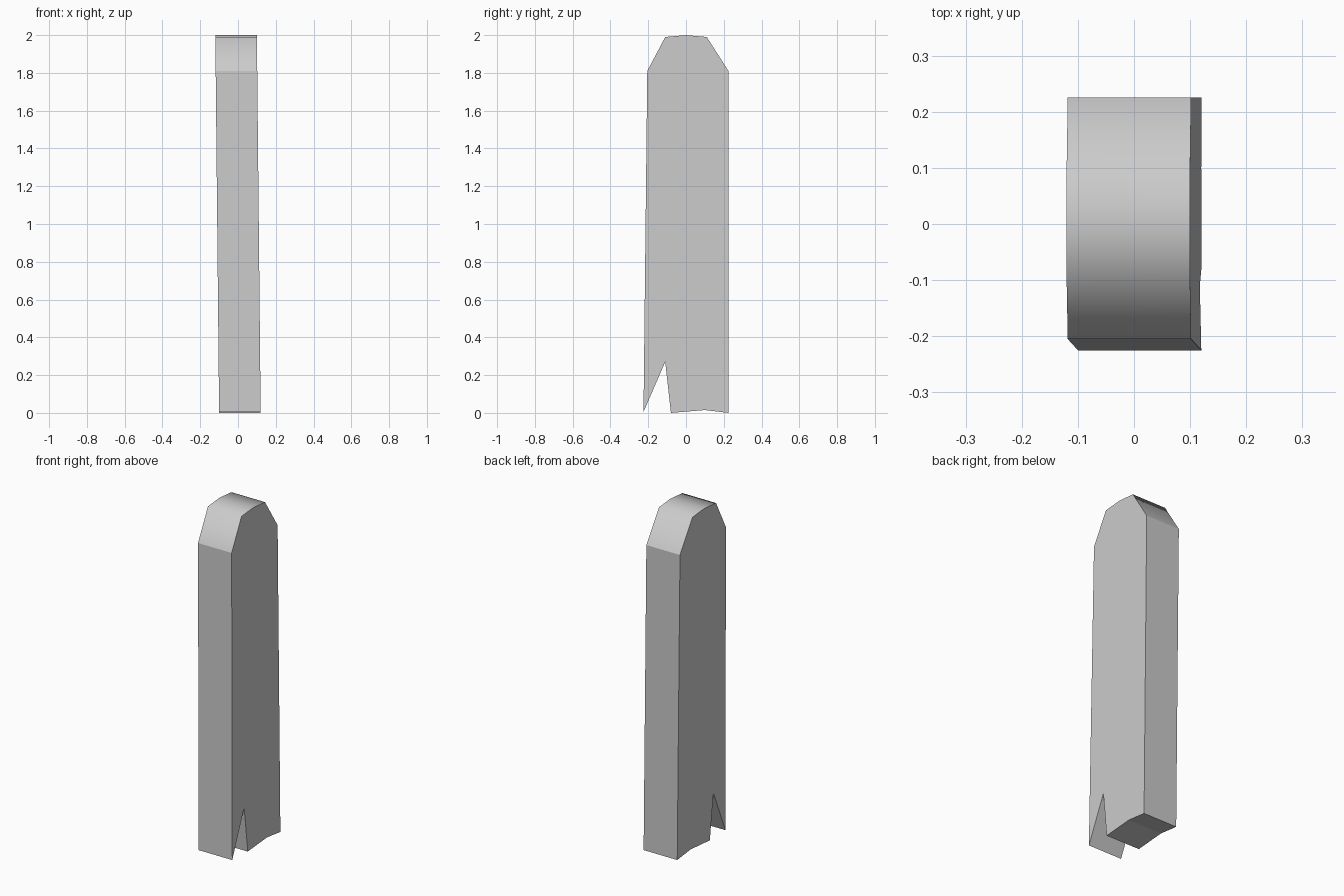
import bpy
import bmesh

cube = bpy.data.objects.get("Cube")
if cube:
    bpy.data.objects.remove(cube, do_unlink=True)

grey = bpy.data.materials.new("plain_grey")
grey.use_nodes = True
COLOUR = (0.6, 0.6, 0.6, 1)
grey.diffuse_color = COLOUR
grey.node_tree.nodes["Principled BSDF"].inputs["Base Color"].default_value = COLOUR

# Side outline as (y, z): notched foot, straight back, chamfered crown
OUTLINE = [(-0.225, 0.005), (-0.11, 0.27), (-0.08, 0.0), (0.1, 0.015),
           (0.225, 0.0), (0.225, 1.81), (0.11, 1.99), (0, 2.0),
           (-0.11, 1.99), (-0.205, 1.81)]
HALF_WIDTH = 0.11


def lean(z):
    """Sideways drift of the slab's centre line with height."""
    return 0.01 * (1 - z)


# Slab: two matching outlines joined by a rim
bm = bmesh.new()
right, left = [[bm.verts.new((lean(z) + side * HALF_WIDTH, y, z)) for y, z in OUTLINE]
               for side in (-1, 1)]
bm.faces.new(left)
bm.faces.new(right[::-1])
count = len(OUTLINE)
for i in range(count):
    j = (i + 1) % count
    bm.faces.new((right[i], right[j], left[j], left[i]))
bmesh.ops.recalc_face_normals(bm, faces=bm.faces[:])

# Smooth shading across the crown, crisp edges everywhere else
for face in bm.faces:
    face.smooth = True
for edge in bm.edges:
    a, b = edge.verts
    across = abs(a.co.z - b.co.z) < 0.001 and abs(a.co.y - b.co.y) < 0.001
    edge.smooth = across and a.co.z > 1.9

mesh = bpy.data.meshes.new("notched_slab")
bm.to_mesh(mesh)
bm.free()
mesh.materials.append(grey)
slab = bpy.data.objects.new("notched_slab", mesh)
bpy.context.scene.collection.objects.link(slab)
